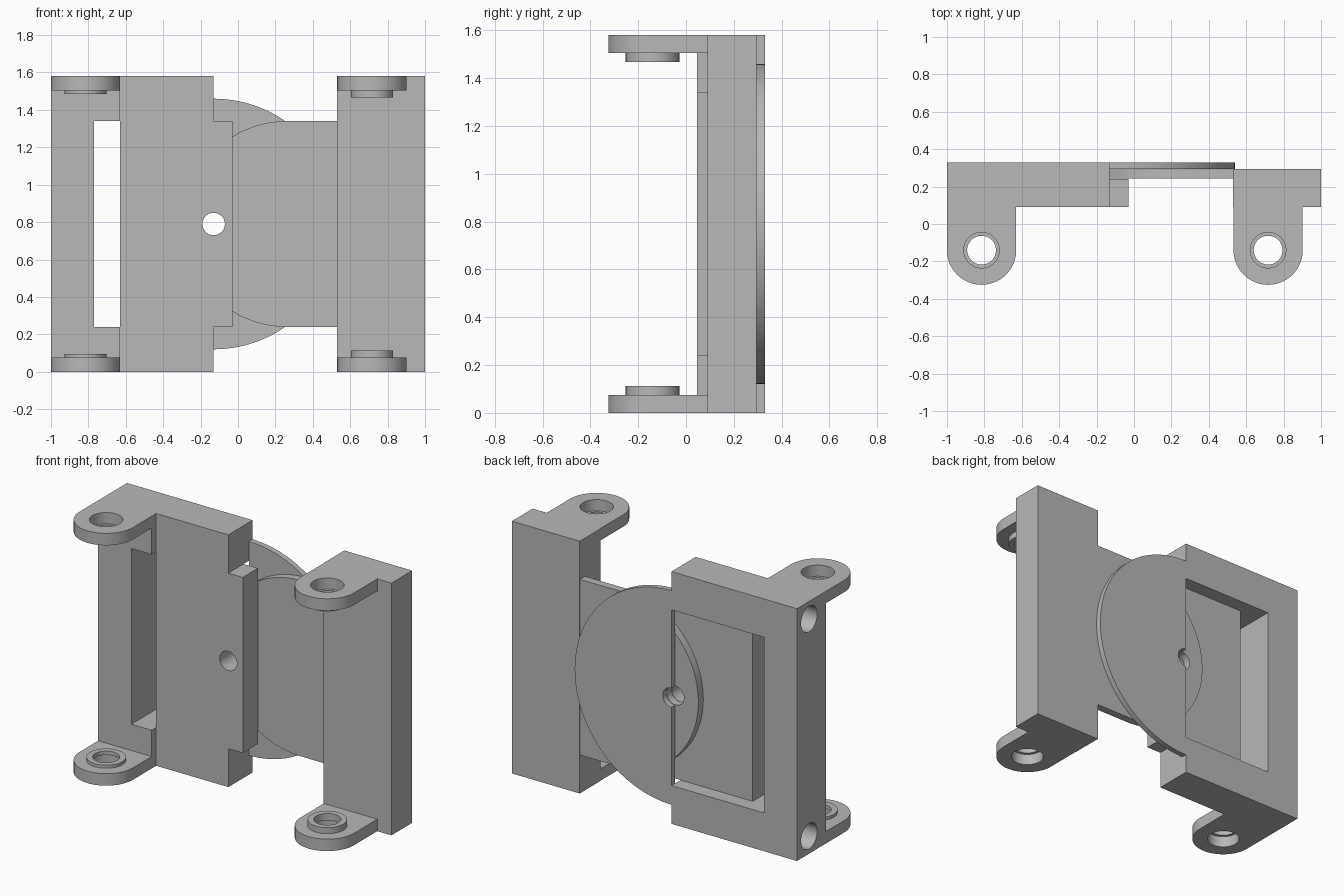
import bpy, bmesh, math
from mathutils import Matrix

cube = bpy.data.objects.get("Cube")
if cube:
    bpy.data.objects.remove(cube, do_unlink=True)

HEIGHT = 1.58
MID = HEIGHT / 2

grey = bpy.data.materials.new("mid_grey")
grey.use_nodes = True
colour = (0.48, 0.48, 0.48, 1)
grey.diffuse_color = colour
grey.node_tree.nodes["Principled BSDF"].inputs["Base Color"].default_value = colour


def prism(name, points, low, high, axis="z"):
    """Extrude an outline: (x, y) along z, (x, z) along y or (y, z) along x."""
    place = {"z": lambda a, b, c: (a, b, c),
             "y": lambda a, b, c: (a, c, b),
             "x": lambda a, b, c: (c, a, b)}[axis]
    bm = bmesh.new()
    face = bm.faces.new([bm.verts.new(place(a, b, low)) for a, b in points])
    grown = bmesh.ops.extrude_face_region(bm, geom=[face])["geom"]
    shift = place(0, 0, high - low)
    bmesh.ops.translate(bm, vec=shift, verts=[v for v in grown if isinstance(v, bmesh.types.BMVert)])
    bmesh.ops.recalc_face_normals(bm, faces=bm.faces)
    mesh = bpy.data.meshes.new(name)
    bm.to_mesh(mesh)
    bm.free()
    mesh.materials.append(grey)
    obj = bpy.data.objects.new(name, mesh)
    bpy.context.collection.objects.link(obj)
    return obj


def arc(cx, cy, r, start=0, end=360, steps=64):
    count = steps if end - start == 360 else steps + 1
    angles = [math.radians(start + (end - start) * i / steps) for i in range(count)]
    return [(cx + r * math.cos(t), cy + r * math.sin(t)) for t in angles]


def box(name, x, y, z):
    return prism(name, [(x[0], y[0]), (x[1], y[0]), (x[1], y[1]), (x[0], y[1])], *z)


def select(obj):
    bpy.ops.object.select_all(action="DESELECT")
    obj.select_set(True)
    bpy.context.view_layer.objects.active = obj


def combine(obj, other, operation="DIFFERENCE"):
    select(obj)
    mod = obj.modifiers.new("combine", "BOOLEAN")
    mod.operation, mod.solver, mod.object = operation, "EXACT", other
    bpy.ops.object.modifier_apply(modifier=mod.name)
    bpy.data.objects.remove(other, do_unlink=True)


def smooth(obj):
    select(obj)
    bpy.ops.object.shade_smooth_by_angle(angle=math.radians(30))


# Left-hand housing with tab and half disc
PIVOT = -0.13
OPEN = (0.24, 1.34)
housing = prism("housing", [(-1, 0.045), (-0.63, 0.045), (-0.63, 0.09),
                            (PIVOT, 0.09), (PIVOT, 0.33), (-1, 0.33)], 0, HEIGHT)
combine(housing, box("tab", (-0.2, -0.03), (0.09, 0.24), OPEN), "UNION")
half_disc = [(-0.2, MID - 0.67)] + arc(PIVOT, MID, 0.67, -90, 90) + [(-0.2, MID + 0.67)]
combine(housing, prism("disc", half_disc, 0.295, 0.33, "y"), "UNION")

# Rear pocket, plate slot, front window and pivot hole
combine(housing, box("pocket", (-0.77, PIVOT), (0.24, 0.5), OPEN))
combine(housing, box("slot", (-0.3, 0.1), (0.24, 0.295), OPEN))
combine(housing, box("window", (-0.77, -0.63), (-0.1, 0.3), OPEN))
combine(housing, prism("bore", arc(PIVOT, MID, 0.06, steps=32), -0.1, 0.5, "y"))

# Blind holes in the outer side
for z in (0.11, HEIGHT - 0.11):
    combine(housing, prism("side_bore", arc(0.21, z, 0.08, steps=32), -1.1, -0.7, "x"))
smooth(housing)

# Sliding plate with rounded end
outline = arc(0.26, MID, 0.55, 90, 270) + [(0.53, OPEN[0]), (0.53, OPEN[1])]
plate = prism("sliding_plate", outline, 0.243, 0.292, "y")
combine(plate, prism("bore", arc(PIVOT, MID, 0.06, steps=32), 0, 0.5, "y"))
smooth(plate)

# Right-hand post
box("post", (0.53, 1), (0.09, 0.295), (0, HEIGHT))


# Hinge ears with raised bosses and stepped holes
def ears(side, cx, back, boss_top):
    cy, r = -0.14, 0.185
    ear = prism(side + "_lower_ear",
                arc(cx, cy, r, 180, 360, 40) + [(cx + r, back), (cx - r, back)], 0, 0.075)
    combine(ear, prism("boss", arc(cx, cy, 0.112), 0.03, boss_top), "UNION")
    combine(ear, prism("wide_bore", arc(cx, cy, 0.095), -0.1, 0.07))
    combine(ear, prism("bore", arc(cx, cy, 0.077), -0.1, 0.3))
    smooth(ear)
    top = ear.copy()
    top.data = ear.data.copy()
    top.name = side + "_upper_ear"
    bpy.context.collection.objects.link(top)
    top.data.transform(Matrix.Translation((0, 0, HEIGHT)) @ Matrix.Scale(-1, 4, (0, 0, 1)))
    top.data.flip_normals()


ears("housing", -0.815, 0.045, 0.094)
ears("post", 0.717, 0.09, 0.113)
